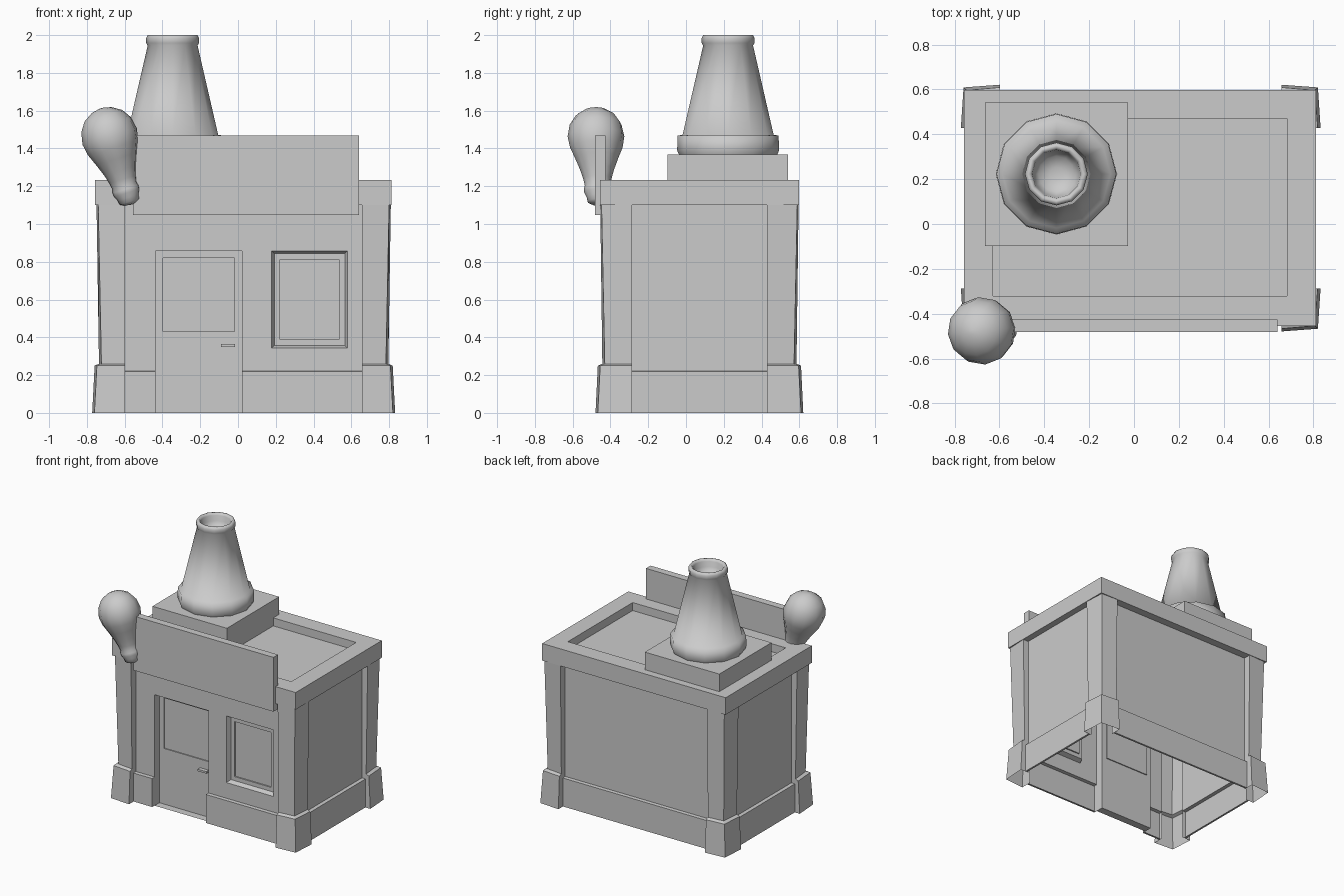
import bpy, bmesh, math
from mathutils import Vector, Matrix

if "Cube" in bpy.data.objects:
    bpy.data.objects.remove(bpy.data.objects["Cube"])

CX, CY = 0.030, 0.071          # centre of the building in plan
WX, WY = 0.732, 0.466          # half sizes of the walls
PX, PY = 0.6275, 0.358         # half distances between the pillars
S = 0.028                      # skirting projection


def finish(name, bm, smooth=None):
    bmesh.ops.recalc_face_normals(bm, faces=bm.faces)
    me = bpy.data.meshes.new(name)
    bm.to_mesh(me)
    bm.free()
    ob = bpy.data.objects.new(name, me)
    bpy.context.collection.objects.link(ob)
    if smooth:
        bpy.ops.object.select_all(action='DESELECT')
        ob.select_set(True)
        bpy.context.view_layer.objects.active = ob
        bpy.ops.object.shade_smooth_by_angle(angle=math.radians(smooth))
    return ob


def loft(name, loops, cap_start=True, cap_end=True, smooth=None):
    """Skin a list of closed point loops."""
    bm = bmesh.new()
    rings = [[bm.verts.new(p) for p in lp] for lp in loops]
    n = len(rings[0])
    for a, b in zip(rings, rings[1:]):
        for i in range(n):
            j = (i + 1) % n
            bm.faces.new((a[i], a[j], b[j], b[i]))
    if cap_start:
        bm.faces.new(rings[0])
    if cap_end:
        bm.faces.new(rings[-1])
    return finish(name, bm, smooth)


def sheet(name, rows, flip=False):
    """Skin a list of open point rows."""
    bm = bmesh.new()
    vs = [[bm.verts.new(p) for p in row] for row in rows]
    for a, b in zip(vs, vs[1:]):
        for i in range(len(a) - 1):
            f = bm.faces.new((a[i], a[i + 1], b[i + 1], b[i]))
            if flip:
                f.normal_flip()
    me = bpy.data.meshes.new(name)
    bm.to_mesh(me)
    bm.free()
    bpy.context.collection.objects.link(bpy.data.objects.new(name, me))


def rect_z(x0, x1, y0, y1, z):
    return [(x0, y0, z), (x1, y0, z), (x1, y1, z), (x0, y1, z)]


def rect_y(x0, x1, z0, z1, y, inset=0.0):
    return [(x0 + inset, y, z0 + inset), (x1 - inset, y, z0 + inset),
            (x1 - inset, y, z1 - inset), (x0 + inset, y, z1 - inset)]


def box(name, x0, x1, y0, y1, z0, z1, bottom=True):
    return loft(name, [rect_z(x0, x1, y0, y1, z0), rect_z(x0, x1, y0, y1, z1)],
                cap_start=bottom)


def wall(name, a, b, profile):
    """Shell from a to b (counter-clockwise in plan); profile = (outward, z)."""
    a, b = Vector((*a, 0)), Vector((*b, 0))
    d = (b - a).normalized()
    out = Vector((d.y, -d.x, 0))
    sheet(name, [[p + out * o + Vector((0, 0, z)) for p in (a, b)]
                 for o, z in profile])


def lathe(name, profile, sides, matrix, smooth, bottom=True):
    loops = [[matrix @ Vector((r * math.cos(2 * math.pi * i / sides),
                               r * math.sin(2 * math.pi * i / sides), z))
              for i in range(sides)] for r, z in profile]
    return loft(name, loops, cap_start=bottom, smooth=smooth)


# Walls between the pillars with a stepped skirting, open underneath
X0, X1, Y0, Y1 = CX - WX, CX + WX, CY - WY, CY + WY
XL, XR, YF, YB = CX - PX, CX + PX, CY - PY, CY + PY
SKIRT = [(S - 0.015, 0), (S, 0), (S, .22), (0, .222)]
FULL = SKIRT + [(0, 1.10)]
wall("right_wall", (X1, YF), (X1, YB), FULL)
wall("back_wall", (XR, Y1), (XL, Y1), FULL)
wall("left_wall", (X0, YB), (X0, YF), FULL)

# Front wall pieces around the door and window openings
DX0, DX1, DZ = -0.438, 0.022, 0.858
WX0, WX1, WZ0, WZ1 = 0.178, 0.58, 0.343, 0.858
wall("front_wall_left", (XL, Y0), (DX0, Y0), SKIRT + [(0, DZ)])
wall("front_wall_middle", (DX1, Y0), (WX0, Y0), SKIRT + [(0, DZ)])
wall("front_wall_sill", (WX0, Y0), (WX1, Y0), SKIRT + [(0, WZ0)])
wall("front_wall_right", (WX1, Y0), (XR, Y0), SKIRT + [(0, DZ)])
wall("front_wall_top", (XL, Y0), (XR, Y0), [(0, DZ), (0, 1.10)])

# Recessed door with skirting ends, upper panel and handle
DY = Y0 + 0.06
P = (DX0 + 0.04, DX1 - 0.04, 0.43, 0.82)
loft("door", [rect_y(DX0, DX1, 0, DZ, Y0), rect_y(DX0, DX1, 0, DZ, DY),
              rect_y(*P, DY), rect_y(*P, DY + 0.008)], cap_start=False)
wall("skirting_end_left", (DX0, Y0 - S), (DX0, Y0), [(0, 0), (0, .221)])
wall("skirting_end_right", (DX1, Y0), (DX1, Y0 - S), [(0, 0), (0, .221)])
box("door_handle", -0.09, -0.015, DY - 0.03, DY, 0.349, 0.364)

# Window: bevelled reveal, frame and pane
W = (WX0, WX1, WZ0, WZ1)
loft("window", [rect_y(*W, Y0), rect_y(*W, Y0 + 0.035, 0.014),
                rect_y(*W, Y0 + 0.035, 0.045), rect_y(*W, Y0 + 0.045, 0.045)],
     cap_start=False)

# Corner pillars with feet: (z, arm half sizes, corner half sizes)
LEVELS = [(0.0, .802, .55, .79, .538), (0.25, .789, .538, .777, .525),
          (0.26, .766, .514, .753, .501), (1.10, .779, .525, .77, .518)]
for sx, side in ((-1, "left"), (1, "right")):
    for sy, end in ((-1, "front"), (1, "back")):
        rows = []
        for z, ax, ay, kx, ky in LEVELS:
            pts = [(WX, PY), (ax, PY), (kx, ky), (PX, ay), (PX, WY)]
            rows.append([(CX + sx * x, CY + sy * y, z) for x, y in pts])
        sheet(f"{end}_{side}_pillar", rows, flip=sx * sy < 0)

# Roof with a sunken top and an underside only as far as the walls
R = (-0.758, 0.812, -0.455, 0.598)
I = (-0.628, 0.682, -0.322, 0.47)
loft("roof", [rect_z(X0, X1, Y0, Y1, 1.10), rect_z(*R, 1.10), rect_z(*R, 1.232),
              rect_z(*I, 1.232), rect_z(*I, 1.17)], cap_start=False)

# Blank sign board
box("sign_board", -0.557, 0.64, -0.481, -0.425, 1.048, 1.468)

# Chimney and its plinth
box("chimney_plinth", -0.664, -0.027, -0.097, 0.541, 1.17, 1.368, bottom=False)
lathe("chimney", [(.26, 1.366), (.27, 1.39), (.267, 1.468), (.241, 1.472),
                  (.132, 1.945), (.14, 1.958), (.14, 1.985), (.132, 2.0),
                  (.117, 2.0), (.108, 1.985), (.102, 1.945), (.08, 1.91),
                  (.03, 1.895)],
      12, Matrix.Translation((-0.346, 0.223, 0)), 110, bottom=False)

# Tilted light bulb at the front left corner
tip, heart = Vector((-0.568, -0.465, 1.10)), Vector((-0.683, -0.477, 1.475))
rot = (heart - tip).to_track_quat('Z', 'Y').to_matrix().to_4x4()
lathe("light_bulb", [(.03, .005), (.056, .02), (.06, .045), (.072, .07),
                     (.073, .09), (.068, .11), (.075, .145), (.09, .195),
                     (.115, .26), (.14, .32), (.151, .38), (.138, .445),
                     (.105, .495), (.055, .526), (.012, .536)],
      12, Matrix.Translation(tip) @ rot, 80)
